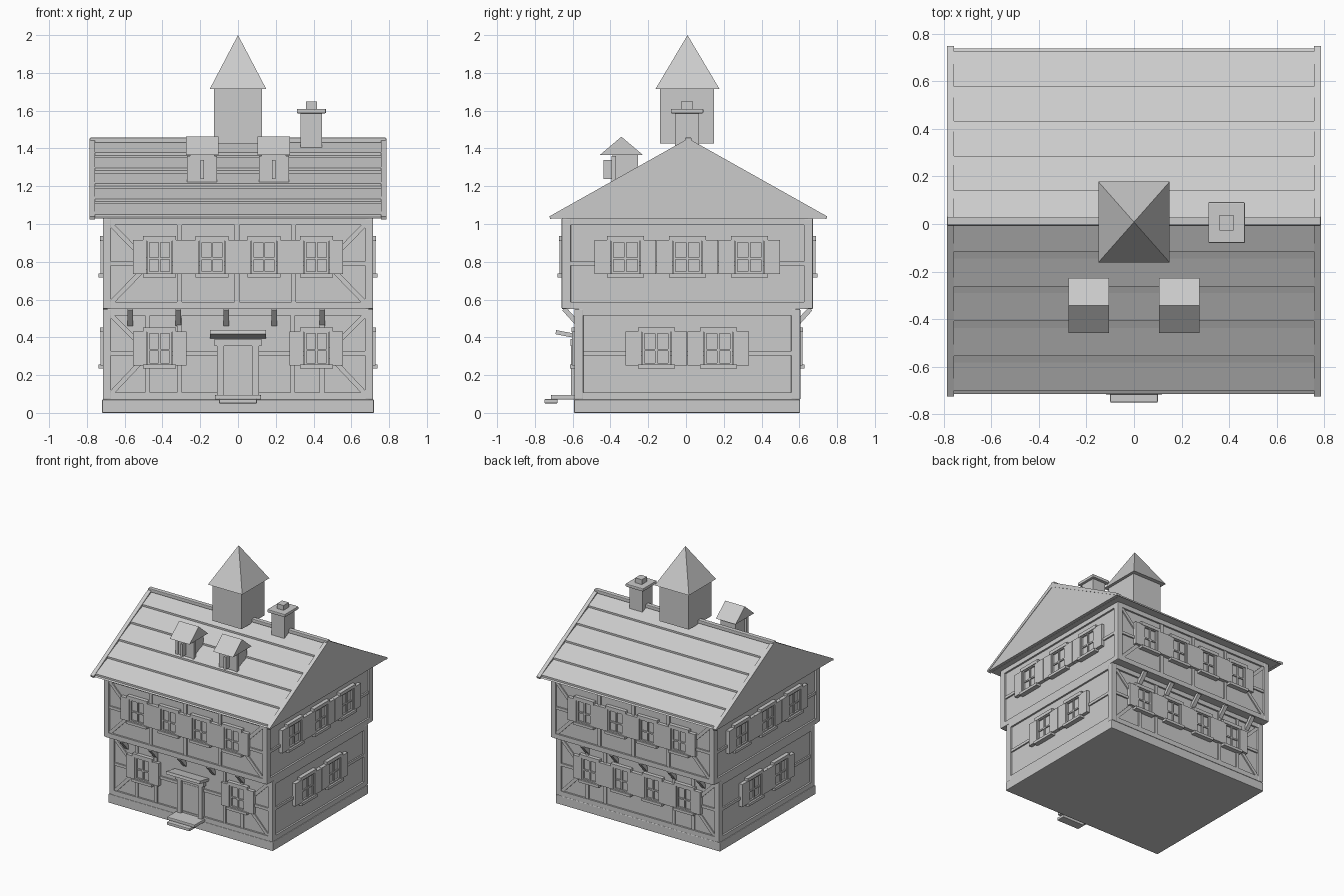
import bpy, bmesh, math
from mathutils import Matrix, Vector

if "Cube" in bpy.data.objects:
    bpy.data.objects.remove(bpy.data.objects["Cube"])

CY = 0.007                      # house centre in y
grey = bpy.data.materials.new("plain grey")
grey.diffuse_color = (0.6, 0.6, 0.6, 1)
grey.use_nodes = True
grey.node_tree.nodes["Principled BSDF"].inputs["Base Color"].default_value = grey.diffuse_color
parts = {}                      # part name -> bmesh


def box(name, x0, x1, y0, y1, z0, z1, m=Matrix()):
    bm = parts.setdefault(name, bmesh.new())
    c = Vector(((x0 + x1) / 2, (y0 + y1) / 2, (z0 + z1) / 2))
    s = Matrix.Diagonal((abs(x1 - x0), abs(y1 - y0), abs(z1 - z0), 1))
    bmesh.ops.create_cube(bm, size=1, matrix=m @ Matrix.Translation(c) @ s)


def prism(name, profile, x0, x1):
    """Extrude a (y, z) profile along x."""
    bm = parts.setdefault(name, bmesh.new())
    f = bm.faces.new([bm.verts.new((x0, y, z)) for y, z in profile])
    r = bmesh.ops.extrude_face_region(bm, geom=[f])
    bmesh.ops.translate(bm, vec=(x1 - x0, 0, 0),
                        verts=[v for v in r["geom"] if isinstance(v, bmesh.types.BMVert)])


def wall(angle, dist):
    """Wall frame: local x runs along the wall, -y points out of it."""
    return (Matrix.Translation((0, CY, 0)) @ Matrix.Rotation(math.radians(angle), 4, 'Z')
            @ Matrix.Translation((0, -dist, 0)))


def beam(name, m, u0, z0, u1, z1, w, d):
    """Diagonal timber lying on a wall."""
    a = math.atan2(z1 - z0, u1 - u0)
    l = math.hypot(u1 - u0, z1 - z0) / 2
    t = Matrix.Translation(((u0 + u1) / 2, 0, (z0 + z1) / 2)) @ Matrix.Rotation(-a, 4, 'Y')
    box(name, -l, l, -d, 0.01, -w / 2, w / 2, m @ t)


def window(m, u, z, half, total):
    """Glazing, frame bars, head, sill and two shutters."""
    t = m @ Matrix.Translation((u, 0, z))
    h = 0.09
    box("window_panes", -half, half, -0.012, 0.01, -h, h, t)
    for s in (-1, 1):
        box("window_frames", s * half, s * (half - 0.013), -0.024, 0, -h, h, t)
        box("window_frames", -half, half, -0.024, 0, s * h, s * (h - 0.013), t)
        box("shutters", s * (half + 0.003), s * total / 2, -0.028, 0, -h, h, t)
    box("window_frames", -0.006, 0.006, -0.021, 0, -h, h, t)
    box("window_frames", -half, half, -0.021, 0, -0.014, -0.003, t)
    box("window_heads", -half - 0.022, half + 0.022, -0.03, 0, h - 0.005, h + 0.021, t)
    box("window_sills", -half - 0.022, half + 0.022, -0.038, 0, -h - 0.018, -h + 0.003, t)


# Walls and plinth
box("plinth", -0.72, 0.72, -0.593, 0.604, 0, 0.07)
box("lower_walls", -0.70, 0.70, CY - 0.583, CY + 0.583, 0.06, 0.56)
box("upper_walls", -0.70, 0.70, CY - 0.65, CY + 0.65, 0.552, 1.04)

# Storeys: bottom, top, half depth, rail height, window height
storeys = [(0.07, 0.55, 0.583, 0.316, 0.342), (0.55, 1.03, 0.65, 0.791, 0.825)]
for lvl, (z0, z1, dep, rail, wz) in enumerate(storeys):
    for sx in (-1, 1):          # corner posts
        for sy in (-1, 1):
            box("corner_posts", sx * 0.672, sx * 0.715, CY + sy * (dep - 0.033),
                CY + sy * (dep + 0.015), z0, z1)
    for a in (0, 90, 180, 270):
        long_side = a in (0, 180)
        m = wall(a, dep if long_side else 0.70)
        half = 0.69 if long_side else dep - 0.01
        # horizontal timbers
        box("beams", -half, half, -0.014, 0.01, z0, z0 + 0.038, m)
        box("beams", -half, half, -0.014, 0.01, z1 - 0.035, z1, m)
        box("beams", -half, half, -0.011, 0.01, rail - 0.011, rail + 0.011, m)
        if long_side:
            f = 1 if a == 0 else -1
            for u in ((-0.31, -0.005, 0.295) if lvl else (-0.48, -0.31, 0.29, 0.445)):
                box("studs", f * u - 0.013, f * u + 0.013, -0.01, 0.01, z0, z1, m)
            for s in (-1, 1):   # corner braces
                beam("braces", m, s * 0.675, z1 - 0.03, s * 0.47, rail, 0.025, 0.009)
                beam("braces", m, s * 0.675, z0 + 0.03, s * 0.47, rail, 0.025, 0.009)
            spots = (-0.415, 0.415) if a == 0 and not lvl else (-0.415, -0.138, 0.138, 0.415)
            for u in spots:
                window(m, u, wz, 0.066, 0.284)
        else:
            for u in ((-0.328, 0, 0.328) if lvl else (-0.164, 0.164)):
                window(m, u, wz, 0.076, 0.326)

# Slanted brackets under the overhanging upper floor
for a, f in ((0, 1), (180, -1)):
    for i in range(5):
        t = (wall(a, 0.615) @ Matrix.Translation((f * (-0.57 + 0.254 * i), 0, 0.51))
             @ Matrix.Rotation(math.radians(42), 4, 'X'))
        box("brackets", -0.015, 0.015, -0.013, 0.013, -0.055, 0.055, t)

# Door, surround, canopy and steps
box("door", -0.075, 0.075, -0.585, -0.56, 0.07, 0.36)
for s in (-1, 1):
    box("door_frame", s * 0.075, s * 0.11, -0.608, -0.56, 0.07, 0.357)
box("door_frame", -0.125, 0.125, -0.612, -0.56, 0.355, 0.39)
box("canopy", -0.148, 0.148, -0.055, 0.06, -0.011, 0.011,
    Matrix.Translation((0, -0.635, 0.417)) @ Matrix.Rotation(math.radians(-11), 4, 'X'))
box("steps", -0.122, 0.122, -0.715, -0.58, 0.07, 0.095)
box("steps", -0.10, 0.10, -0.75, -0.68, 0.05, 0.073)

# Main roof: solid prism, five overlapping courses per slope, verge boards, ridge
RY, EZ, AZ, HW = 0.012, 1.03, 1.435, 0.725
prism("roof", [(RY - HW, EZ), (RY + HW, EZ), (RY, AZ)], -0.757, 0.757)
k = (AZ - EZ) / HW
for s in (-1, 1):
    for i in range(5):
        a, b = 0.01 + i * 0.146, 0.128 + i * 0.146
        za, zb = AZ - k * a, AZ - k * b
        prism("roof_courses", [(RY + s * a, za - 0.005), (RY + s * a, za + 0.005),
                               (RY + s * b, zb + 0.014), (RY + s * b, zb - 0.005)], -0.757, 0.757)
    for x in (-0.771, 0.771):
        prism("verge_boards", [(RY, AZ - 0.018), (RY, AZ + 0.018), (RY + s * 0.736, EZ + 0.01),
                               (RY + s * 0.73, EZ - 0.005)], x - 0.015, x + 0.015)
        prism("gable_ends", [(RY - HW, EZ), (RY + HW, EZ), (RY, AZ)], x - 0.012, x + 0.012)
box("ridge_cap", -0.785, 0.785, RY - 0.018, RY + 0.018, 1.43, 1.457)

# Roof turret with pyramid cap
box("turret", -0.127, 0.127, -0.138, 0.147, 1.425, 1.718)
bm = parts.setdefault("turret_cap", bmesh.new())
bmesh.ops.create_cone(bm, cap_ends=True, segments=4, radius1=math.sqrt(0.5), radius2=0, depth=1,
                      matrix=Matrix.Translation((0, 0.008, 1.857)) @ Matrix.Diagonal((0.30, 0.34, 0.286, 1))
                      @ Matrix.Rotation(math.pi / 4, 4, 'Z'))

# Chimney
box("chimney", 0.332, 0.446, -0.057, 0.07, 1.405, 1.59)
box("chimney_cap", 0.312, 0.466, -0.08, 0.092, 1.586, 1.61)
box("chimney_pot", 0.36, 0.418, -0.027, 0.038, 1.605, 1.648)

# Two dormers, ridges parallel to the main ridge
for x in (-0.19, 0.19):
    box("dormers", x - 0.065, x + 0.065, -0.39, -0.254, 1.222, 1.37)
    for s in (-1, 1):
        box("dormer_posts", x + s * 0.06, x + s * 0.08, -0.395, -0.37, 1.222, 1.36)
    box("dormer_bars", x - 0.009, x + 0.009, -0.437, -0.38, 1.238, 1.338)
    prism("dormer_roofs", [(-0.458, 1.364), (-0.226, 1.364), (-0.342, 1.462)], x - 0.086, x + 0.086)

# Turn every part into an object
for name, bm in parts.items():
    bmesh.ops.recalc_face_normals(bm, faces=bm.faces)
    me = bpy.data.meshes.new(name)
    bm.to_mesh(me)
    bm.free()
    me.materials.append(grey)
    ob = bpy.data.objects.new(name, me)
    bpy.context.collection.objects.link(ob)
    if name in ("plinth", "steps", "corner_posts", "chimney_cap", "ridge_cap"):
        bev = ob.modifiers.new("soft_edges", 'BEVEL')
        bev.width = 0.005
        bev.segments = 2
